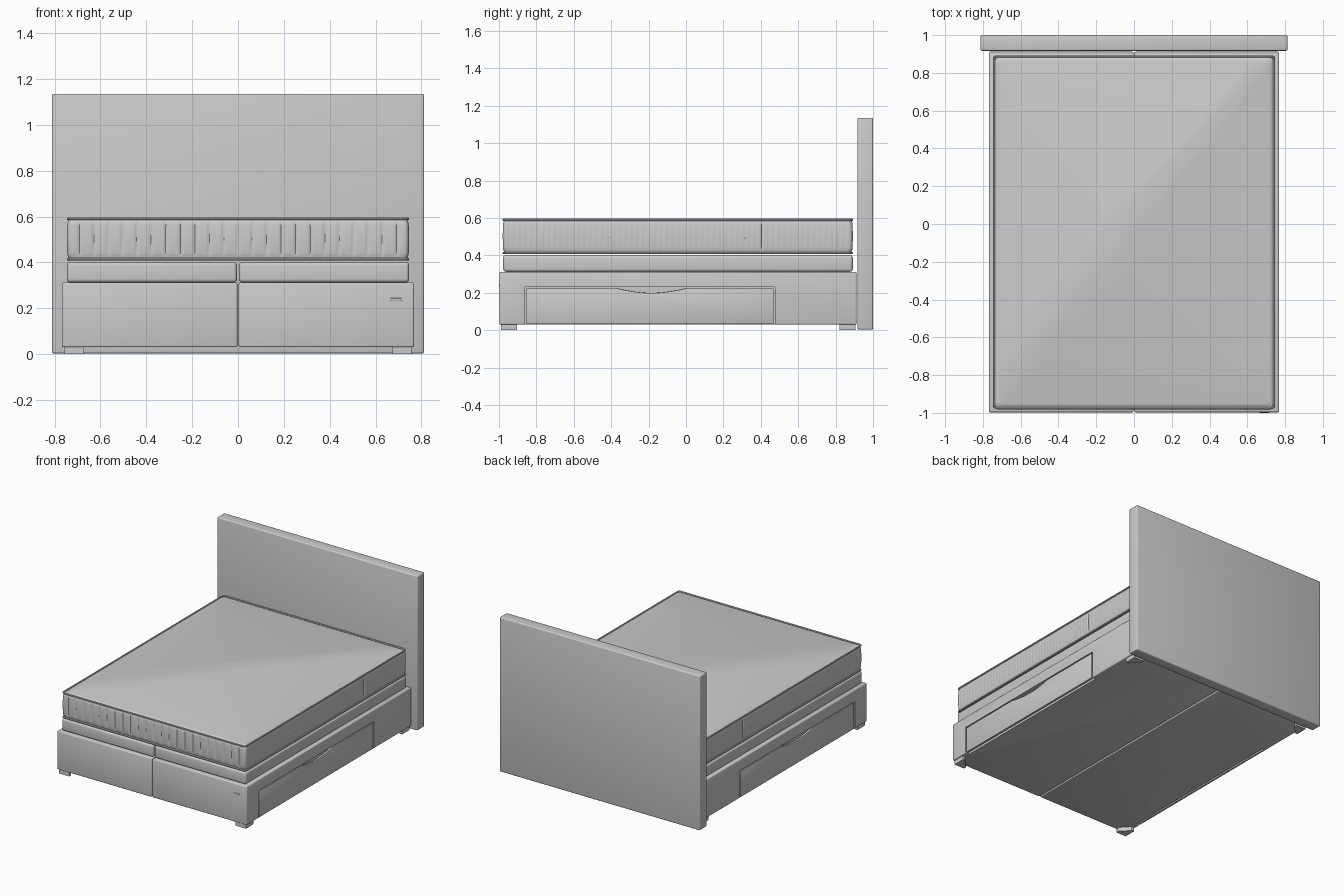
import bpy, bmesh, math
from mathutils import Vector

if "Cube" in bpy.data.objects:
    bpy.data.objects.remove(bpy.data.objects["Cube"])


def finish(bm, name, bevel=0, segs=3, cutter=None):
    """Turn a bmesh into a smooth-shaded object, with bevel and optional boolean applied."""
    bmesh.ops.recalc_face_normals(bm, faces=bm.faces)
    me = bpy.data.meshes.new(name)
    bm.to_mesh(me)
    bm.free()
    ob = bpy.data.objects.new(name, me)
    bpy.context.collection.objects.link(ob)
    bpy.ops.object.select_all(action='DESELECT')
    ob.select_set(True)
    bpy.context.view_layer.objects.active = ob
    if bevel:
        m = ob.modifiers.new("bevel", 'BEVEL')
        m.width, m.segments = bevel, segs
        bpy.ops.object.modifier_apply(modifier=m.name)
    if cutter:
        m = ob.modifiers.new("cut", 'BOOLEAN')
        m.operation, m.object, m.solver = 'DIFFERENCE', cutter, 'EXACT'
        bpy.ops.object.modifier_apply(modifier=m.name)
        bpy.data.objects.remove(cutter)
    bpy.ops.object.shade_smooth_by_angle(angle=math.radians(35))
    return ob


def prism(name, pts, vec, **kw):
    """Extrude a flat outline along a vector."""
    bm = bmesh.new()
    f = bm.faces.new([bm.verts.new(p) for p in pts])
    ext = bmesh.ops.extrude_face_region(bm, geom=[f], use_keep_orig=True)
    verts = [g for g in ext["geom"] if isinstance(g, bmesh.types.BMVert)]
    bmesh.ops.translate(bm, verts=verts, vec=Vector(vec))
    return finish(bm, name, **kw)


def box(name, x, y, z, **kw):
    x, y, z = sorted(x), sorted(y), sorted(z)
    pts = [(x[0], y[0], z[0]), (x[1], y[0], z[0]), (x[1], y[1], z[0]), (x[0], y[1], z[0])]
    return prism(name, pts, (0, 0, z[1] - z[0]), **kw)


def loop(hx, y0, y1, r, step):
    """Rounded rectangle as (position, outward normal) pairs, counter-clockwise from the front left."""
    out = []
    corners = [(hx - r, y0 + r, -90), (hx - r, y1 - r, 0), (-hx + r, y1 - r, 90), (-hx + r, y0 + r, 180)]
    for i, (cx, cy, a0) in enumerate(corners):
        for k in range(7):
            a = math.radians(a0 + 15 * k)
            n = Vector((math.cos(a), math.sin(a), 0))
            out.append((Vector((cx, cy, 0)) + n * r, n))
        nx, ny, _ = corners[(i + 1) % 4]
        n = out[-1][1]
        a, b = out[-1][0], Vector((nx, ny, 0)) + n * r
        count = max(1, round((b - a).length / step))
        out += [(a.lerp(b, k / count), n) for k in range(1, count)]
    return out


# Headboard
box("headboard", (-0.812, 0.812), (0.917, 1.0), (0.003, 1.135), bevel=0.008)

# Split base, top pads and drawers, one set per side
for s, side in ((-1, "left"), (1, "right")):
    recess = box("recess_cutter", (s * 0.738, s * 0.8), (-0.861, 0.476), (0.0, 0.230))
    recess.hide_render = True
    box(f"{side}_base", (s * 0.003, s * 0.768), (-0.997, 0.912), (0.03, 0.312), bevel=0.007, cutter=recess)
    box(f"{side}_box_spring", (s * 0.004, s * 0.747), (-0.978, 0.892), (0.312, 0.402), bevel=0.016, segs=4)

    # Drawer front with a curved finger notch in its top edge
    pts = [(-0.853, 0.032), (0.468, 0.032), (0.468, 0.223)]
    for k in range(17):
        t = k / 16
        pts.append((-0.37 * t, 0.223 - 0.024 * math.sin(math.pi * t)))
    pts.append((-0.853, 0.223))
    prism(f"{side}_drawer_front", [(s * 0.752, y, z) for y, z in pts], (s * 0.016, 0, 0), bevel=0.003, segs=2)

    # Triangular corner feet
    for c, t, end in ((-0.99, 1, "front"), (0.907, -1, "back")):
        outline = [(0, 0), (0.083, 0), (0.083, 0.02), (0.02, 0.087), (0, 0.087)]
        prism(f"{end}_{side}_foot", [(s * (0.757 - u), c + t * v, 0) for u, v in outline], (0, 0, 0.032))

    # Air vent buttons on the mattress sides
    for i, y in enumerate((-0.41, 0.315)):
        for j, z in enumerate((0.492, 0.507)):
            bm = bmesh.new()
            bmesh.ops.create_uvsphere(bm, u_segments=12, v_segments=8, radius=0.005)
            bmesh.ops.translate(bm, verts=bm.verts, vec=(s * 0.741, y + 0.008 * j, z))
            finish(bm, f"{side}_vent_{i}_{j}")

# Mattress: stacked rings with a quilted, ribbed border
ring = loop(0.746, -0.98, 0.892, 0.022, 0.0053)


def groove(p, n):
    """Depth of the border stitching at a point."""
    if abs(n.x) < 0.01:
        return 0.006 * (1 - abs(math.sin(math.pi * p.x / 0.063))) ** 3
    if abs(n.y) < 0.01:
        d = 0.002 * (1 - abs(math.sin(math.pi * p.y / 0.0315))) ** 2
        return d + 0.006 * math.exp(-((p.y - 0.404) / 0.005) ** 2)
    return 0.0


# (height, inset, stitching strength)
levels = [(0.410, 0.022, 0), (0.410, 0.012, 0), (0.414, 0.008, 0), (0.422, 0.006, 0), (0.430, 0.003, 0.3),
          (0.442, 0.001, 1), (0.502, 0.0, 1), (0.562, 0.001, 1), (0.574, 0.003, 0.3), (0.583, 0.006, 0),
          (0.589, 0.010, 0), (0.590, 0.016, 0), (0.594, 0.021, 0), (0.596, 0.028, 0)]
bm = bmesh.new()
rows = []
for z, inset, k in levels:
    # scaled inset keeps the rounded corners clean
    row = []
    for p, n in ring:
        c = Vector((0, -0.044, 0))
        q = p - c
        q = Vector((q.x * (1 - inset / 0.746), q.y * (1 - inset / 0.936), 0)) + c
        q -= n * groove(p, n) * k
        row.append(bm.verts.new((q.x, q.y, z)))
    rows.append(row)
N = len(ring)
for a, b in zip(rows, rows[1:]):
    for i in range(N):
        j = (i + 1) % N
        bm.faces.new((a[i], a[j], b[j], b[i]))
bm.faces.new(rows[0][::-1])
bm.faces.new(rows[-1])
finish(bm, "mattress")

# Piping around the mattress edges
for name, z in (("top_piping", 0.590), ("bottom_piping", 0.413)):
    pts = loop(0.741, -0.975, 0.887, 0.018, 5)
    bm = bmesh.new()
    rows = []
    for p, n in pts:
        rows.append([bm.verts.new(p + n * 0.006 * math.cos(a) + Vector((0, 0, z + 0.006 * math.sin(a))))
                     for a in (math.tau * k / 10 for k in range(10))])
    for a, b in zip(rows, rows[1:] + rows[:1]):
        for k in range(10):
            bm.faces.new((a[k], b[k], b[(k + 1) % 10], a[(k + 1) % 10]))
    finish(bm, name)

# Plain fabric tag on the front
box("fabric_tag", (0.665, 0.715), (-1.0, -0.994), (0.232, 0.244), bevel=0.002, segs=2)
